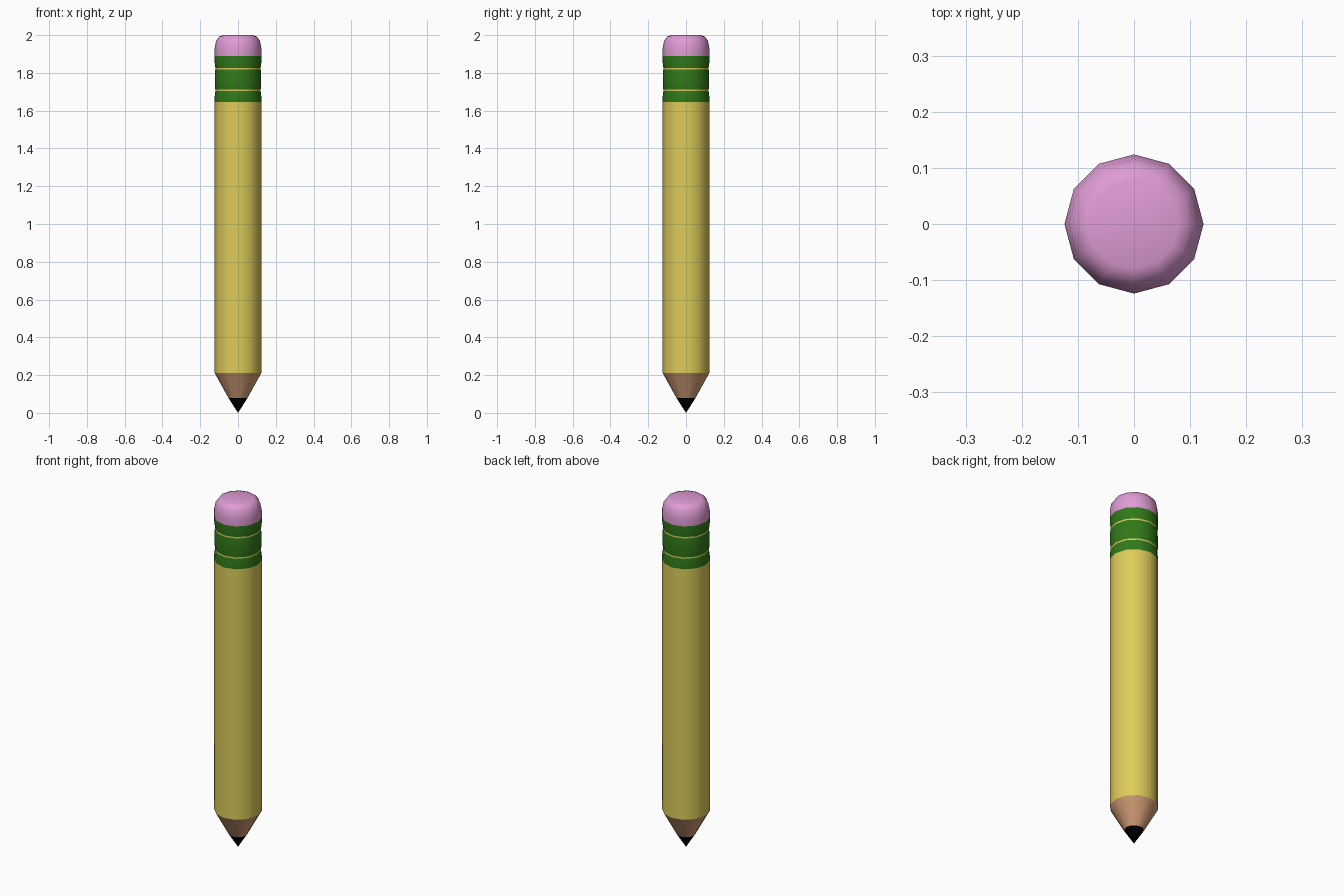
import bpy, bmesh, math

if "Cube" in bpy.data.objects:
    bpy.data.objects.remove(bpy.data.objects["Cube"])

SIDES = 12


def material(name, rgb):
    m = bpy.data.materials.new(name)
    m.diffuse_color = (*rgb, 1)
    m.use_nodes = True
    m.node_tree.nodes["Principled BSDF"].inputs["Base Color"].default_value = m.diffuse_color
    return m


def lathe(name, profile, mat):
    """Turn a (radius, z) profile into a 12-sided, smooth-shaded part."""
    bm = bmesh.new()
    rings = []
    for r, z in profile:
        if r == 0:
            rings.append([bm.verts.new((0, 0, z))] * SIDES)
        else:
            rings.append([bm.verts.new((r * math.cos(math.tau * i / SIDES),
                                        r * math.sin(math.tau * i / SIDES), z))
                          for i in range(SIDES)])
    for low, high in zip(rings, rings[1:]):
        for i in range(SIDES):
            j = (i + 1) % SIDES
            bm.faces.new(dict.fromkeys((low[i], low[j], high[j], high[i])))
    for f in bm.faces:
        f.smooth = True
    me = bpy.data.meshes.new(name)
    bm.to_mesh(me)
    bm.free()
    me.materials.append(mat)
    ob = bpy.data.objects.new(name, me)
    bpy.context.collection.objects.link(ob)
    return ob


black = material("graphite", (0.0, 0.0, 0.0))
tan = material("bare_wood", (0.64, 0.33, 0.18))
yellow = material("yellow_paint", (0.72, 0.60, 0.10))
green = material("green_metal", (0.03, 0.19, 0.01))
pink = material("pink_rubber", (0.74, 0.33, 0.66))

# Sharpened end
lathe("lead_tip", [(0, 0), (0.05, 0.078)], black)
lathe("wood_cone", [(0.05, 0.078), (0.124, 0.212)], tan)

# Painted shaft
lathe("shaft", [(0.124, 0.212), (0.124, 1.645)], yellow)

# Ferrule: three green bands separated by two thin yellow rings
lathe("ferrule_lower", [(0.124, 1.645), (0.124, 1.67), (0.12, 1.703)], green)
lathe("ferrule_middle", [(0.12, 1.711), (0.123, 1.735), (0.123, 1.795), (0.12, 1.819)], green)
lathe("ferrule_upper", [(0.12, 1.827), (0.124, 1.86), (0.124, 1.89)], green)
for name, z in (("lower_ring", 1.703), ("upper_ring", 1.819)):
    lathe(name, [(0.12, z), (0.12, z + 0.008)], yellow)

# Rounded eraser
lathe("eraser", [(0.124, 1.89), (0.124, 1.93), (0.116, 1.97),
                 (0.1, 1.992), (0.08, 2.0), (0, 1.998)], pink)
